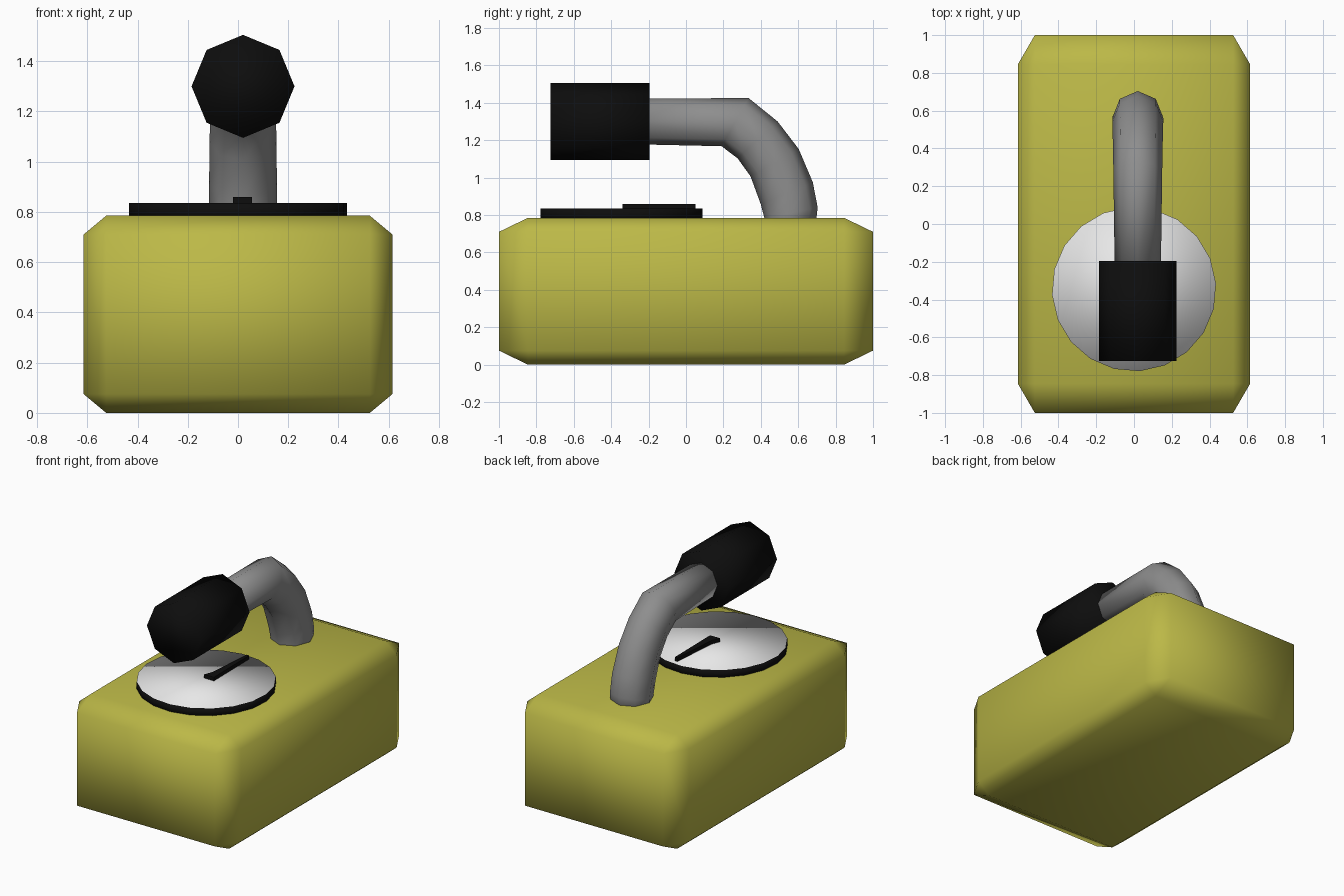
import bpy, bmesh, math
from mathutils import Vector

if "Cube" in bpy.data.objects:
    bpy.data.objects.remove(bpy.data.objects["Cube"])


def material(name, rgb):
    m = bpy.data.materials.new(name)
    m.diffuse_color = (*rgb, 1)
    m.use_nodes = True
    m.node_tree.nodes["Principled BSDF"].inputs["Base Color"].default_value = m.diffuse_color
    return m


OLIVE = material("olive yellow", (0.50, 0.48, 0.063))
GREY = material("metal grey", (0.27, 0.27, 0.27))
BLACK = material("black", (0.004, 0.004, 0.004))
WHITE = material("dial white", (0.80, 0.80, 0.80))


def finish(bm, name, mats, smooth=True):
    bmesh.ops.recalc_face_normals(bm, faces=bm.faces[:])
    me = bpy.data.meshes.new(name)
    for f in bm.faces:
        f.smooth = smooth
    bm.to_mesh(me)
    bm.free()
    for m in mats:
        me.materials.append(m)
    ob = bpy.data.objects.new(name, me)
    bpy.context.collection.objects.link(ob)
    return ob


def loft(rings):
    """Skin a list of closed rings and cap both ends."""
    bm = bmesh.new()
    vs = [[bm.verts.new(p) for p in r] for r in rings]
    n = len(rings[0])
    for a, b in zip(vs, vs[1:]):
        for i in range(n):
            j = (i + 1) % n
            bm.faces.new((a[i], a[j], b[j], b[i]))
    bm.faces.new(vs[0][::-1])
    bm.faces.new(vs[-1])
    return bm


def ring(center, u, v, sides, phase=0.0):
    c, u, v = Vector(center), Vector(u), Vector(v)
    return [c + u * math.cos(t) + v * math.sin(t)
            for t in (phase + math.tau * i / sides for i in range(sides))]


# Body: chamfered box, chamfer size set per axis
bm = bmesh.new()
bmesh.ops.create_cube(bm, size=2)
bmesh.ops.bevel(bm, geom=bm.edges[:], offset=0.15, segments=1,
                affect='EDGES', profile=0.5)
outer, inner = (0.615, 1.0, 0.3925), (0.525, 0.845, 0.3175)
for v in bm.verts:
    for k in range(3):
        size = outer[k] if abs(v.co[k]) > 0.95 else inner[k]
        v.co[k] = math.copysign(size, v.co[k])
    v.co.z += 0.3925
finish(bm, "body", [OLIVE])

# Dial: white top, black rim
r = 0.435
bm = loft([ring((0, -0.345, z), (r, 0, 0), (0, r, 0), 20, math.radians(4))
           for z in (0.77, 0.835)])
bm.normal_update()
for f in bm.faces:
    f.material_index = 1 if f.calc_center_median().z > 0.83 else 0
finish(bm, "dial", [BLACK, WHITE])

# Needle: tapered pointer
outline = [(-0.02, -0.34), (0.055, -0.34), (0.05, 0.05), (0.03, 0.05), (0.003, -0.28)]
bm = loft([[(x, y, z) for x, y in outline] for z in (0.83, 0.86)])
finish(bm, "needle", [BLACK], smooth=False)

# Arm: bent eight-sided tube; (outer y, z, inner y, z, half width) per ring
bend = [(0.69, 0.72, 0.425, 0.68, 0.13),
        (0.704, 0.84, 0.42, 0.78, 0.135),
        (0.678, 0.975, 0.40, 0.857, 0.135),
        (0.603, 1.152, 0.345, 1.007, 0.133),
        (0.49, 1.30, 0.276, 1.103, 0.131),
        (0.335, 1.425, 0.19, 1.168, 0.129),
        (-0.26, 1.423, -0.26, 1.178, 0.122)]
rings = []
for oy, oz, iy, iz, w in bend:
    rings.append(ring((0.02, (oy + iy) / 2, (oz + iz) / 2), (w, 0, 0),
                      (0, (oy - iy) / 2, (oz - iz) / 2), 8))
finish(loft(rings), "arm", [GREY])

# Grip: eight-sided handle
g = 0.205
finish(loft([ring((0.02, y, 1.30), (g, 0, 0), (0, 0, g), 8)
             for y in (-0.725, -0.195)]), "grip", [BLACK])
